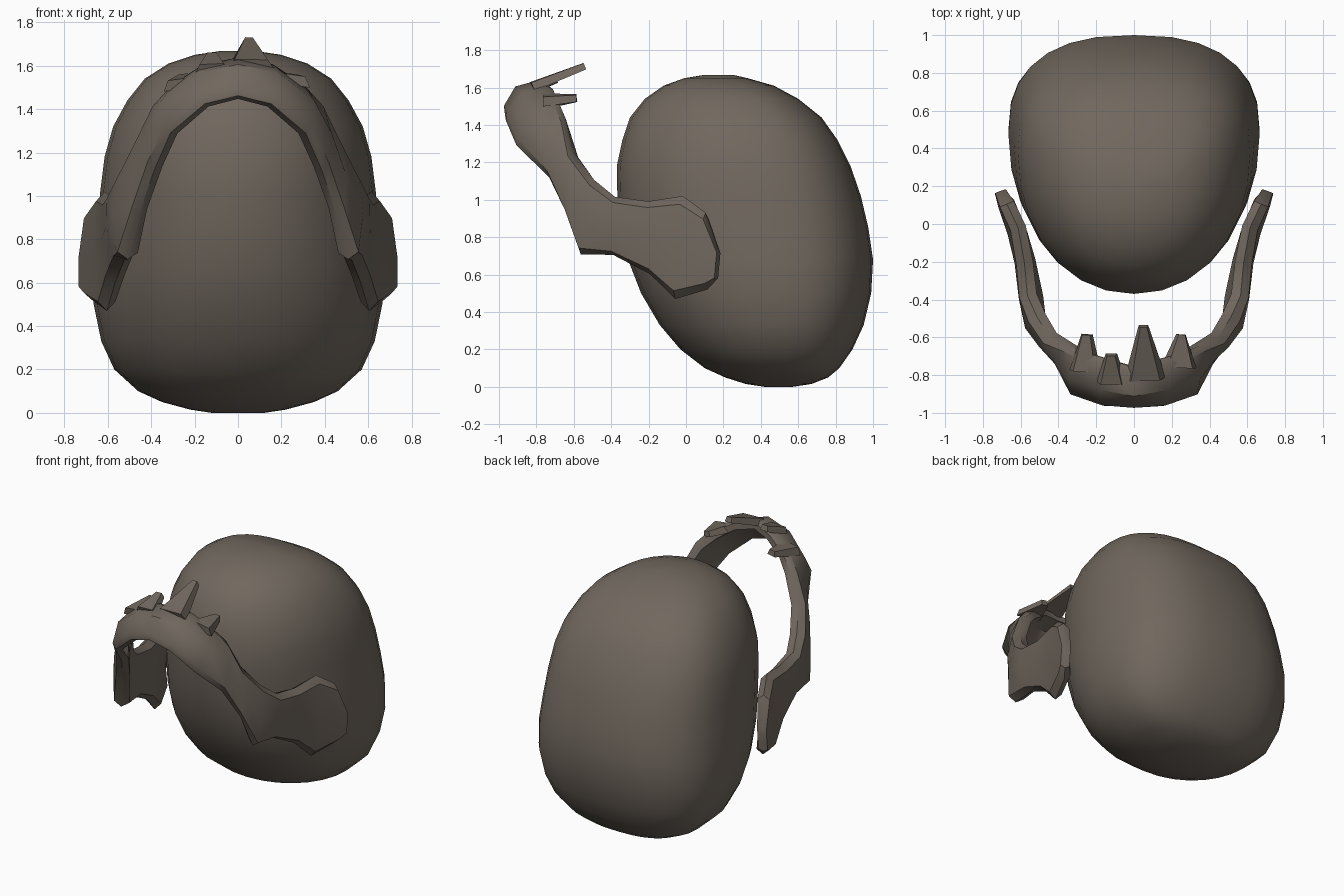
import bpy, bmesh, math
from mathutils import Vector as V

if "Cube" in bpy.data.objects:
    bpy.data.objects.remove(bpy.data.objects["Cube"])

mat = bpy.data.materials.new("warm_grey_brown")
mat.diffuse_color = (0.165, 0.138, 0.113, 1)
mat.use_nodes = True
mat.node_tree.nodes["Principled BSDF"].inputs["Base Color"].default_value = mat.diffuse_color


def make(name, verts, faces, angle):
    me = bpy.data.meshes.new(name)
    me.from_pydata(verts, [], faces)
    bm = bmesh.new()
    bm.from_mesh(me)
    bmesh.ops.recalc_face_normals(bm, faces=bm.faces)
    bm.to_mesh(me)
    bm.free()
    me.materials.append(mat)
    ob = bpy.data.objects.new(name, me)
    bpy.context.collection.objects.link(ob)
    bpy.ops.object.select_all(action='DESELECT')
    ob.select_set(True)
    bpy.context.view_layer.objects.active = ob
    bpy.ops.object.shade_smooth_by_angle(angle=math.radians(angle))
    return ob


def loft(rings):
    """Join equal closed rings and cap both ends."""
    n = len(rings[0])
    faces = [(r*n + i, r*n + (i+1) % n, (r+1)*n + (i+1) % n, (r+1)*n + i)
             for r in range(len(rings)-1) for i in range(n)]
    faces += [tuple(range(n)), tuple(range((len(rings)-1)*n, len(rings)*n))]
    return [p for r in rings for p in r], faces


# Rounded shell: height, front y, back y, half width
profile = [(0, .42, .57, .12), (.015, .32, .67, .22), (.05, .21, .76, .35),
           (.1, .10, .82, .46), (.2, -.03, .89, .57), (.33, -.14, .95, .63),
           (.5, -.24, .99, .665), (.68, -.31, 1.0, .665), (.85, -.345, .975, .65),
           (1.02, -.367, .935, .635), (1.18, -.37, .88, .615), (1.32, -.34, .81, .575),
           (1.44, -.30, .725, .51), (1.54, -.22, .60, .43), (1.61, -.12, .47, .32),
           (1.65, -.01, .33, .20), (1.668, .10, .25, .08)]
SIDES = 28
rings = []
for z, yf, yb, w in profile:
    yc = yf*.4 + yb*.6
    ring = []
    for i in range(SIDES):
        a = 2*math.pi*i/SIDES
        c, s = math.cos(a), math.sin(a)
        p = 2/2.5 if s > 0 else 2/2.1      # squarer at the back
        x = math.copysign(abs(c)**p, c)*w
        y = yc + math.copysign(abs(s)**p, s)*((yb-yc) if s > 0 else (yc-yf))
        ring.append((x, y, z))
    rings.append(ring)
make("rounded_shell", *loft(rings), 40)

# Jaw band: lower edge, upper edge, thickness, outward bulge
half = [((.735, .15, .57), (.735, .165, .73), .06, 0),
        ((.71, .10, .52), (.71, .09, .93), .08, .01),
        ((.645, -.07, .47), (.655, -.03, 1.02), .085, .02),
        ((.61, -.20, .60), (.625, -.21, .99), .09, .015),
        ((.57, -.40, .70), (.61, -.39, 1.01), .095, .02),
        ((.555, -.58, .71), (.56, -.51, 1.11), .10, .02),
        ((.49, -.65, .92), (.48, -.63, 1.26), .09, .02),
        ((.42, -.75, 1.13), (.39, -.66, 1.44), .08, .03),
        ((.34, -.92, 1.31), (.30, -.69, 1.53), .075, .04),
        ((.17, -.98, 1.45), (.16, -.73, 1.62), .07, .045),
        ((0, -.99, 1.49), (0, -.78, 1.65), .07, .045)]
flip = lambda p: (-p[0], p[1], p[2])
stations = half + [(flip(l), flip(u), t, b) for l, u, t, b in half[-2::-1]]
mids = [(V(l) + V(u))/2 for l, u, t, b in stations]
rings = []
for i, (l, u, t, b) in enumerate(stations):
    lo, up = V(l), V(u)
    tangent = mids[min(i+1, len(mids)-1)] - mids[max(i-1, 0)]
    n = (up-lo).cross(tangent).normalized()
    if n.dot(mids[i] - V((0, 0, .5))) < 0:
        n = -n
    at = lambda f, d: tuple(lo.lerp(up, f) + n*d)
    rings.append([at(0, -t/2), at(.08, 0), at(.5, b), at(.92, 0), at(1, -t/2),
                  at(.92, -t), at(.5, b-t), at(.08, -t)])
make("jaw_band", *loft(rings), 40)


# Teeth: flattened tapered spikes running back from the band's upper edge
def tooth(name, base, tip, width, tip_width, thick=.06):
    a, b = V(base), V(tip)
    d = (b-a).normalized()
    side = V((1, -base[0]*.3, -base[0]*.6))
    side = (side - d*side.dot(d)).normalized()
    up = d.cross(side)
    if up.z < 0:
        up = -up
    rs = [[tuple(c + side*w*sx + up*h*sz)
           for sx, sz in ((-.5, -.3), (-.35, .5), (.35, .5), (.5, -.3))]
          for c, w, h in ((a, width, thick), (b, tip_width, thick*.75))]
    make(name, *loft(rs), 30)


tooth("tooth_centre", (.06, -.82, 1.60), (.05, -.54, 1.71), .22, .05)
tooth("tooth_small", (-.12, -.84, 1.58), (-.12, -.69, 1.64), .16, .06)
tooth("tooth_right", (.24, -.76, 1.53), (.25, -.585, 1.54), .19, .05)
tooth("tooth_left", (-.26, -.78, 1.51), (-.25, -.585, 1.54), .17, .06)
